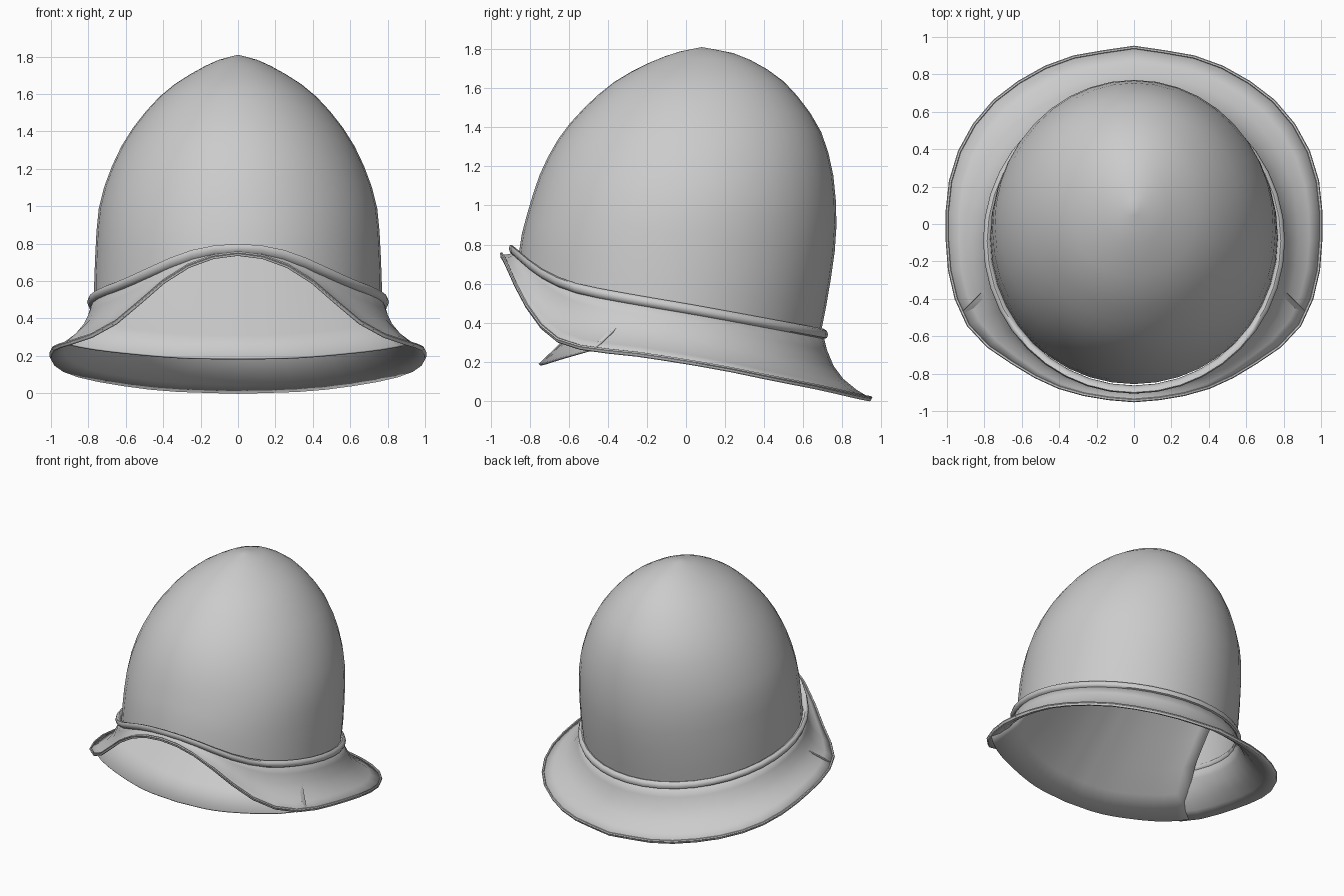
import bpy, bmesh, math
from mathutils import Vector

cube = bpy.data.objects.get("Cube")
if cube:
    bpy.data.objects.remove(cube, do_unlink=True)

COLS = 40

grey = bpy.data.materials.new("plain_grey")
grey.use_nodes = True
grey.diffuse_color = (0.6, 0.6, 0.6, 1)
grey.node_tree.nodes["Principled BSDF"].inputs["Base Color"].default_value = (0.6, 0.6, 0.6, 1)


def smooth_at(keys, values, k):
    """Smooth curve through the given keys; values are numbers or vectors."""
    k = min(max(k, keys[0]), keys[-1])
    i = next((j for j in range(len(keys) - 1) if k <= keys[j + 1]), len(keys) - 2)

    def slope(j):
        a, b = max(j - 1, 0), min(j + 1, len(keys) - 1)
        return (values[b] - values[a]) / (keys[b] - keys[a])

    h = keys[i + 1] - keys[i]
    u = (k - keys[i]) / h
    return (values[i] * (2 * u**3 - 3 * u**2 + 1) + slope(i) * h * (u**3 - 2 * u**2 + u)
            + values[i + 1] * (3 * u**2 - 2 * u**3) + slope(i + 1) * h * (u**3 - u**2))


def loft(name, rows, closed=True, wrap=False, tip=None):
    """Skin rows of points with quads, optionally closed to a tip."""
    bm = bmesh.new()
    grid = [[bm.verts.new(p) for p in row] for row in rows]
    n = len(grid[0])
    for r in range(len(grid) if wrap else len(grid) - 1):
        a, b = grid[r], grid[(r + 1) % len(grid)]
        for c in range(n if closed else n - 1):
            d = (c + 1) % n
            bm.faces.new((a[c], a[d], b[d], b[c]))
    if tip:
        v = bm.verts.new(tip)
        for c in range(n):
            bm.faces.new((grid[-1][c], grid[-1][(c + 1) % n], v))
    bmesh.ops.recalc_face_normals(bm, faces=bm.faces)
    mesh = bpy.data.meshes.new(name)
    bm.to_mesh(mesh)
    bm.free()
    mesh.materials.append(grey)
    ob = bpy.data.objects.new(name, mesh)
    bpy.context.collection.objects.link(ob)
    bpy.ops.object.select_all(action="DESELECT")
    ob.select_set(True)
    bpy.context.view_layer.objects.active = ob
    bpy.ops.object.shade_smooth_by_angle(angle=math.radians(50))
    return ob


# Band line: an ellipse that sweeps up at the front
band_y = [-0.9, -0.75, -0.59, -0.39, 0.07, 0.72]
band_z = [0.78, 0.66, 0.585, 0.54, 0.46, 0.34]


def band_point(t, grow=0.0):
    x = (0.78 + grow) * math.sin(t)
    y = -0.09 - (0.79 + grow) * math.cos(t)
    return Vector((x, y, smooth_at(band_y, band_z, y)))


angles = [2 * math.pi * c / COLS for c in range(COLS)]

# Dome: egg-shaped rings set by front, back and half-width at each height
dome_z = [0.3, 0.5, 0.8, 1.0, 1.2, 1.4, 1.6, 1.7, 1.78, 1.81]
front_y = [-0.87, -0.87, -0.85, -0.80, -0.73, -0.61, -0.41, -0.25, -0.06, 0.08]
back_y = [0.68, 0.72, 0.765, 0.768, 0.745, 0.68, 0.535, 0.41, 0.24, 0.08]
half_x = [0.76, 0.77, 0.76, 0.742, 0.68, 0.575, 0.405, 0.265, 0.11, 0.0]


def dome_point(t, s):
    base = band_point(t).z - 0.01
    z = base + (1.808 - base) * s
    f, b, w = (smooth_at(dome_z, v, z) for v in (front_y, back_y, half_x))
    return Vector((w * math.sin(t), (f + b) / 2 - (b - f) / 2 * math.cos(t), z))


ROWS = 16
levels = [math.sin(math.pi / 2 * r / ROWS) for r in range(ROWS)]
loft("dome", [[dome_point(t, s) for t in angles] for s in levels], tip=(0, 0.08, 1.81))

# Band: a rounded bead following the band line
bead = []
for k in range(8):
    a = math.tau * k / 8
    bead.append([band_point(t, 0.005 + 0.022 * math.cos(a)) + Vector((0, 0, 0.026 * math.sin(a)))
                 for t in angles])
loft("band", bead, wrap=True)

# Brim edge, front to back on one side, arched over the face
edge = [Vector(p) for p in (
    (0, -0.95, 0.75), (0.2, -0.93, 0.715), (0.4, -0.88, 0.60), (0.55, -0.81, 0.47),
    (0.7, -0.715, 0.35), (0.84, -0.61, 0.29), (0.935, -0.46, 0.262), (0.995, -0.22, 0.235),
    (0.995, 0.18, 0.17), (0.91, 0.45, 0.115), (0.73, 0.68, 0.07), (0.4, 0.875, 0.025),
    (0, 0.95, 0.01))]
edge_angle = [math.atan2(p.x, -(p.y + 0.09)) for p in edge]


def edge_point(t):
    side = 1 if t <= math.pi else -1
    p = smooth_at(edge_angle, edge, t if side > 0 else math.tau - t)
    return Vector((p.x * side, p.y, p.z))


def brim_point(t, s):
    a, b = band_point(t), edge_point(t)
    p = a.lerp(b, s)
    sag = math.sin(math.pi * s) * 0.16 * (b - a).length
    out = Vector((math.sin(t), -math.cos(t), 0))
    return p - out * sag * 0.7 - Vector((0, 0, sag * 0.5))


brim = loft("brim", [[brim_point(t, s / 5) for t in angles] for s in range(6)])
thick = brim.modifiers.new("thickness", "SOLIDIFY")
thick.thickness = 0.015
thick.offset = -1

# Brim rim: a fine rolled edge
rim = []
for k in range(6):
    a = math.tau * k / 6
    rim.append([edge_point(t) * 0.994 + Vector((math.sin(t) * math.cos(a), -math.cos(t) * math.cos(a),
                math.sin(a))) * 0.009 + Vector((0, 0, 0.006)) for t in angles])
loft("brim_rim", rim, wrap=True)

# Face plate: slopes up and back from a low front lip into the dome
lip_x = [0, 0.3, 0.6, 0.8, 0.92]
lip_y = [-0.75, -0.725, -0.645, -0.56, -0.47]
lip_z = [0.185, 0.19, 0.215, 0.24, 0.265]
rise = [0, 0.12, 0.25, 0.4, 0.6, 0.8]
narrow = [1, 0.86, 0.8, 0.77, 0.74, 0.68]
plate = []
for up, w in zip(rise, narrow):
    row = []
    for c in range(-12, 13):
        x = 0.92 * c / 12
        y, z = (smooth_at(lip_x, v, abs(x)) for v in (lip_y, lip_z))
        row.append(Vector((x * w, y + up * 1.05, z + up)))
    plate.append(row)
face_plate = loft("face_plate", plate, closed=False)
fold = face_plate.modifiers.new("thickness", "SOLIDIFY")
fold.thickness = 0.012
fold.offset = 0
